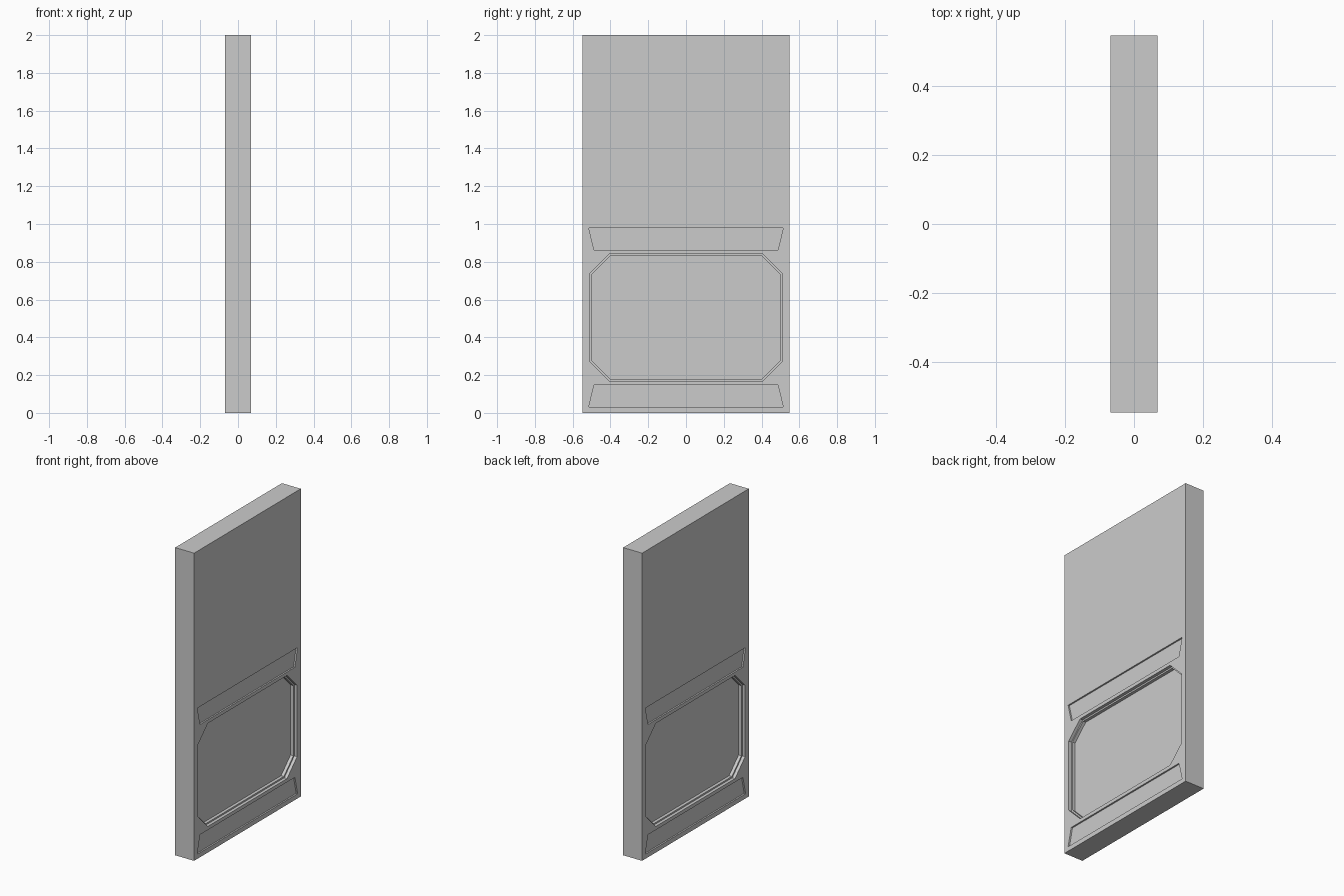
import bpy, bmesh

if "Cube" in bpy.data.objects:
    bpy.data.objects.remove(bpy.data.objects["Cube"])

HALF_T, HALF_W, HEIGHT = 0.068, 0.548, 2.0


def prism(name, profile, x0, x1):
    """Extrude a y-z outline along x from x0 to x1."""
    bm = bmesh.new()
    face = bm.faces.new([bm.verts.new((x0, y, z)) for y, z in profile])
    ext = bmesh.ops.extrude_face_region(bm, geom=[face])
    moved = [v for v in ext["geom"] if isinstance(v, bmesh.types.BMVert)]
    bmesh.ops.translate(bm, verts=moved, vec=(x1 - x0, 0, 0))
    bmesh.ops.recalc_face_normals(bm, faces=bm.faces)
    mesh = bpy.data.meshes.new(name)
    bm.to_mesh(mesh)
    bm.free()
    obj = bpy.data.objects.new(name, mesh)
    bpy.context.collection.objects.link(obj)
    return obj


def symmetric(right_side):
    """Mirror right-hand outline points across y = 0 to close the outline."""
    return right_side + [(-y, z) for y, z in reversed(right_side)]


def octagon(inset):
    w, z0, z1 = 0.51 - inset, 0.17 + inset, 0.84 - inset
    c = 0.103 - inset * 0.59
    return symmetric([(w - c, z0), (w, z0 + c), (w, z1 - c), (w - c, z1)])


# Door slab
slab = prism("door_panel", symmetric([(HALF_W, 0), (HALF_W, HEIGHT)]), -HALF_T, HALF_T)

# Recesses: outline and depth, repeated on both faces
recesses = {
    "upper_strip": (symmetric([(0.487, 0.863), (0.515, 0.98)]), 0.01),
    "lower_strip": (symmetric([(0.515, 0.03), (0.487, 0.147)]), 0.01),
    "panel_step": (octagon(0.0), 0.02),
    "panel_floor": (octagon(0.01), 0.04),
}
for name, (outline, depth) in recesses.items():
    for side, label in ((1, "right"), (-1, "left")):
        cutter = prism(f"{name}_cutter_{label}", outline,
                       side * (HALF_T - depth), side * (HALF_T + 0.05))
        cutter.hide_render = True
        cutter.hide_viewport = True
        mod = slab.modifiers.new(cutter.name, 'BOOLEAN')
        mod.operation = 'DIFFERENCE'
        mod.solver = 'EXACT'
        mod.object = cutter
